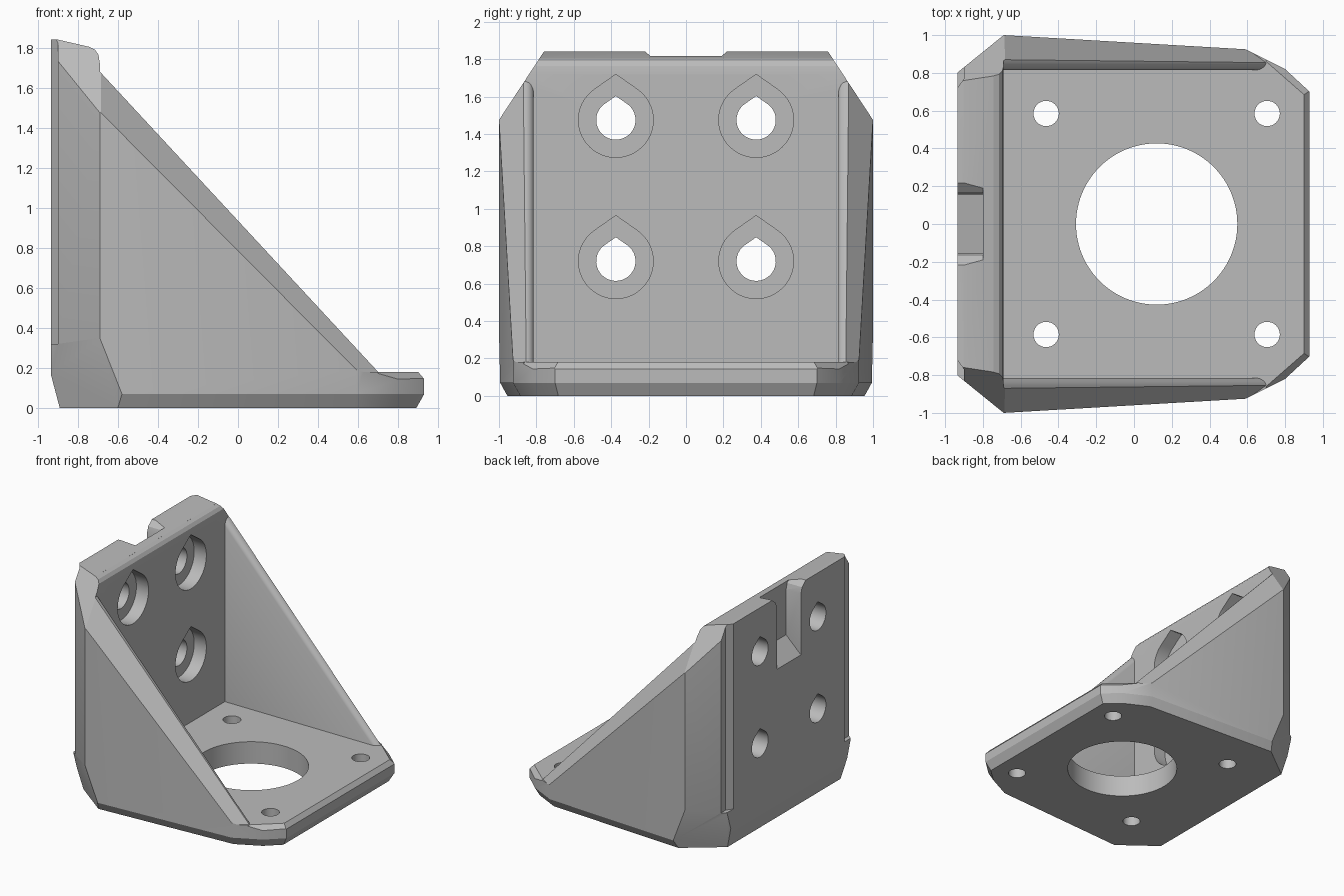
import bpy, bmesh, math
from mathutils import Vector

if "Cube" in bpy.data.objects:
    bpy.data.objects.remove(bpy.data.objects["Cube"])

grey = bpy.data.materials.new("light_grey")
grey.use_nodes = True
grey.diffuse_color = (0.5, 0.5, 0.5, 1)
grey.node_tree.nodes["Principled BSDF"].inputs["Base Color"].default_value = (0.5, 0.5, 0.5, 1)

INSIDE = Vector((-0.5, 0.9, 0.2))   # a point in the material of the left wall


def make(name, bm):
    bmesh.ops.recalc_face_normals(bm, faces=bm.faces)
    mesh = bpy.data.meshes.new(name)
    bm.to_mesh(mesh)
    bm.free()
    mesh.materials.append(grey)
    ob = bpy.data.objects.new(name, mesh)
    bpy.context.collection.objects.link(ob)
    return ob


def through(a, b, c):
    """Plane through three points, facing away from the wall material."""
    a, b, c = Vector(a), Vector(b), Vector(c)
    n = (b - a).cross(c - a).normalized()
    return (a, -n if n.dot(INSIDE - a) > 0 else n)


def mirrored(planes):
    return [(Vector((p[0], -p[1], p[2])), Vector((n[0], -n[1], n[2]))) for p, n in planes]


def convex(name, planes):
    """Solid bounded by outward facing planes."""
    bm = bmesh.new()
    bmesh.ops.create_cube(bm, size=5)
    for p, n in planes:
        bmesh.ops.bisect_plane(bm, geom=bm.verts[:] + bm.edges[:] + bm.faces[:], dist=1e-6,
                               plane_co=p, plane_no=n, clear_outer=True)
        bmesh.ops.holes_fill(bm, edges=bm.edges[:], sides=0)
    return make(name, bm)


def prism(name, points, axis, lo, hi):
    """Extrude a 2D outline along the axis; points use the other two axes in order."""
    def place(p, d):
        q = list(p)
        q.insert(axis, d)
        return q
    bm = bmesh.new()
    face = bm.faces.new([bm.verts.new(place(p, lo)) for p in points])
    geo = bmesh.ops.extrude_face_region(bm, geom=[face])["geom"]
    move = Vector(place((0, 0), hi - lo))
    bmesh.ops.translate(bm, verts=[v for v in geo if isinstance(v, bmesh.types.BMVert)], vec=move)
    return make(name, bm)


def cut(target, tool):
    mod = target.modifiers.new("cut", "BOOLEAN")
    mod.operation, mod.solver, mod.object = "DIFFERENCE", "EXACT", tool
    bpy.context.view_layer.objects.active = target
    bpy.ops.object.modifier_apply(modifier=mod.name)
    bpy.data.objects.remove(tool)


def circle(cx, cy, r, count):
    return [(cx + r * math.cos(math.tau * i / count), cy + r * math.sin(math.tau * i / count))
            for i in range(count)]


def teardrop(cy, cz, r):
    start, sweep = math.radians(125), math.radians(290)
    arc = [(cy + r * math.cos(start + sweep * i / 40), cz + r * math.sin(start + sweep * i / 40))
           for i in range(41)]
    return arc + [(cy, cz + r / math.cos(math.radians(35)))]


# Outer envelope: side, front corner and front faces, each with a lower chamfer
side = []
outline = [(-0.69, 1.0), (0.59, 0.925), (0.8, 0.82), (0.93, 0.7), (0.93, -0.7)]
for (x0, y0), (x1, y1) in zip(outline, outline[1:]):
    n = Vector((y0 - y1, x1 - x0, 0)).normalized()
    side.append((Vector((x0, y0, 0)), n))
    side.append((Vector((x0, y0, 0.07)), n + Vector((0, 0, -0.57))))
side += [
    through((-0.9, 0.83, 0), (-0.69, 1, 0), (-0.69, 1, 1)),
    through((-0.69, 1, 0.35), (-0.9, 0.83, 0.32), (-0.58, 0.993, 0.07)),
    through((0, 0.76, 1.84), (0, 1, 1.475), (1, 1, 1.475)),
]
middle = [
    (Vector((0, 0, 0)), Vector((0, 0, -1))),
    (Vector((0, 0, 1.84)), Vector((0, 0, 1))),
    (Vector((-0.935, 0, 0)), Vector((-1, 0, 0))),
    through((-0.935, 0, 0.17), (-0.89, 0, 0), (-0.89, 1, 0)),
    through((-0.9, 0, 1.84), (-0.74, 0, 1.803), (-0.74, 1, 1.803)),
    through((0.9, 0, 0.18), (0.93, 0, 0.145), (0.93, 1, 0.145)),
]
bracket = convex("angle_bracket", middle + side + mirrored(side))

# Sloping side walls with a rounded inner rim and a chamfered outer rim
slope = through((-0.69, 0, 1.68), (0.7, 0, 0.18), (0.7, 1, 0.18))
wall = [(Vector((0, 0.815, 0)), Vector((0, -1, 0))), slope,
        through((-0.69, 1, 1.48), (0.53, 0.93, 0.25), (-0.69, 0.87, 1.68))]
radius = 0.045
axis_point = Vector((-0.69, 0.815 + radius, 1.68)) - slope[1] * radius
for k in range(1, 5):
    t = math.radians(18 * k)
    n = slope[1] * math.cos(t) + Vector((0, -math.sin(t), 0))
    wall.append((axis_point + n * radius, n))

# Open space above the base and ahead of the back plate, leaving the walls
space = prism("space", [(-0.69, 0.18), (2, 0.18), (2, 2.2), (-0.69, 2.2)], 1, -2, 2)
cut(space, convex("left_wall", wall))
cut(space, convex("right_wall", mirrored(wall)))
cut(bracket, space)

# Rounded front edge on top of the back plate
cut(bracket, prism("rim", [(-0.745, 1.804), (-0.715, 1.79), (-0.697, 1.765), (-0.69, 1.72),
                           (-0.6, 1.72), (-0.6, 2), (-0.745, 2)], 1, -2, 2))

# Front corner top chamfers and rear corner ledges
p, n = through((0.9, 0.685, 0.18), (0.7, 0.86, 0.18), (0.93, 0.705, 0.145))
corner = [(p, -n), (Vector((0.7, 0, 0)), Vector((-1, 0, 0))),
          (Vector((0, 0, 0.1)), Vector((0, 0, -1))), (Vector((0, 0.4, 0)), Vector((0, -1, 0)))]
for planes, s in ((corner, 1), (mirrored(corner), -1)):
    cut(bracket, convex("corner", planes))
    ledge = [(-0.935, 0.72), (-0.9, 0.77), (-0.9, 1), (-1.1, 1), (-1.1, 0.72)]
    cut(bracket, prism("ledge", [(x, y * s) for x, y in ledge], 2, 0.32, 2))

# Tapered slot at the top of the back, with flared upper sides
cut(bracket, prism("slot", [(-1.05, 1.14), (-0.8, 1.38), (-0.8, 2), (-1.05, 2)], 1, -0.155, 0.155))
cut(bracket, prism("flare", [(-0.155, 1.75), (0.155, 1.75), (0.17, 1.8), (0.22, 1.842), (0.22, 2),
                             (-0.22, 2), (-0.22, 1.842), (-0.17, 1.8)], 0, -1.05, -0.8))

# Counterbored teardrop holes in the back plate
for y in (-0.375, 0.375):
    for z in (0.72, 1.475):
        cut(bracket, prism("bolt_hole", teardrop(y, z, 0.105), 0, -1.2, -0.5))
        cut(bracket, prism("counterbore", teardrop(y, z, 0.2), 0, -0.8, -0.5))

# Round openings in the base
cut(bracket, prism("centre_opening", circle(0.12, 0, 0.427, 96), 2, -1, 0.5))
for x in (-0.465, 0.705):
    for y in (-0.585, 0.585):
        cut(bracket, prism("base_hole", circle(x, y, 0.067, 40), 2, -1, 0.5))

bpy.ops.object.select_all(action="DESELECT")
bracket.select_set(True)
bpy.context.view_layer.objects.active = bracket
bpy.ops.object.shade_smooth_by_angle(angle=math.radians(25))
